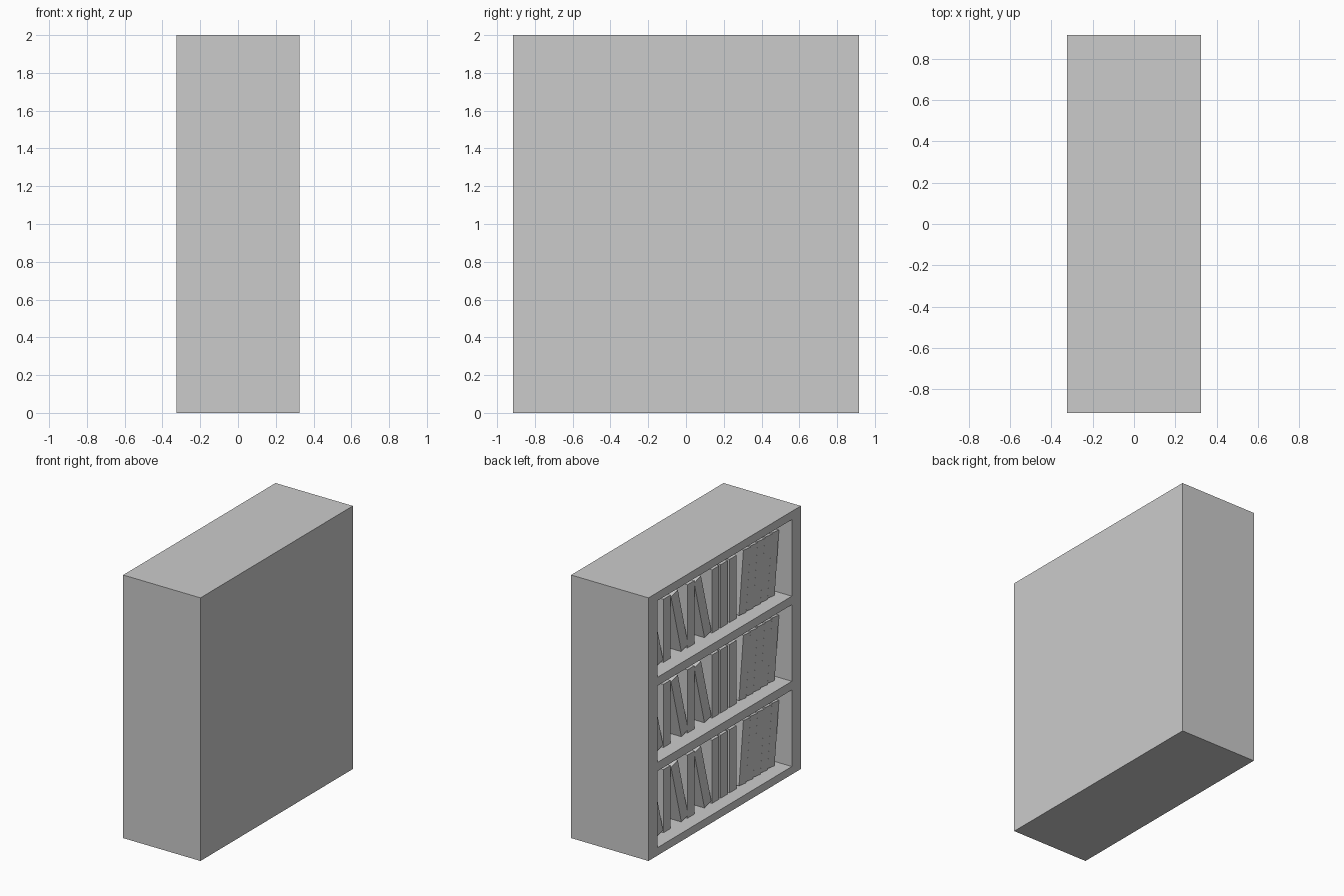
import bpy, bmesh
from math import radians
from mathutils import Vector, Matrix

if "Cube" in bpy.data.objects:
    bpy.data.objects.remove(bpy.data.objects["Cube"])


def box(name, lo, hi):
    """Axis-aligned box from two corners, in local coordinates."""
    lo, hi = Vector(lo), Vector(hi)
    bm = bmesh.new()
    bmesh.ops.create_cube(bm, size=1, matrix=Matrix.Translation((lo + hi) / 2)
                          @ Matrix.Diagonal((*(hi - lo), 1)))
    mesh = bpy.data.meshes.new(name)
    bm.to_mesh(mesh)
    bm.free()
    obj = bpy.data.objects.new(name, mesh)
    bpy.context.collection.objects.link(obj)
    return obj


# Overall case and compartments (open towards -x)
HX, HY, H = 0.325, 0.915, 2.0
INNER_Y, BACK_X = 0.807, 0.26
FLOORS = [0.06, 0.708, 1.355]
OPEN_H = 0.582

case = box("bookcase", (-HX, -HY, 0), (HX, HY, H))
for i, z in enumerate(FLOORS):
    cutter = box(f"compartment_cutter_{i}", (-HX - 0.1, -INNER_Y, z),
                 (BACK_X, INNER_Y, z + OPEN_H))
    cutter.hide_render = True
    mod = case.modifiers.new("compartment", "BOOLEAN")
    mod.operation, mod.solver, mod.object = "DIFFERENCE", "EXACT", cutter
    bpy.context.view_layer.objects.active = case
    bpy.ops.object.modifier_apply(modifier=mod.name)
    bpy.data.objects.remove(cutter)

# Books
THICK, BOOK_H = 0.085, 0.48
FRONT, REAR = -0.22, 0.2


def book(name, y, z, lean=0):
    """y is the +y bottom corner; positive lean tips the top towards -y."""
    low_side = lean > 0
    y0 = 0 if low_side else -THICK
    b = box(name, (FRONT, y0, 0), (REAR, y0 + THICK, BOOK_H))
    b.location = (0, y - THICK if low_side else y, z)
    b.rotation_euler.x = radians(lean)


# Bottom corner and lean of each single book, then a leaning row of five
ROW = [(0.672, -15), (0.585, 0), (0.37, -15), (0.297, 0), (0.092, -15),
       (0.0, 0), (-0.102, 0), (-0.21, 0)]
ROW += [(-0.322 - i * 0.0858, 6.3) for i in range(5)]

for s, z in enumerate(FLOORS):
    for i, (y, lean) in enumerate(ROW):
        book(f"book_{s}_{i}", y, z, lean)
